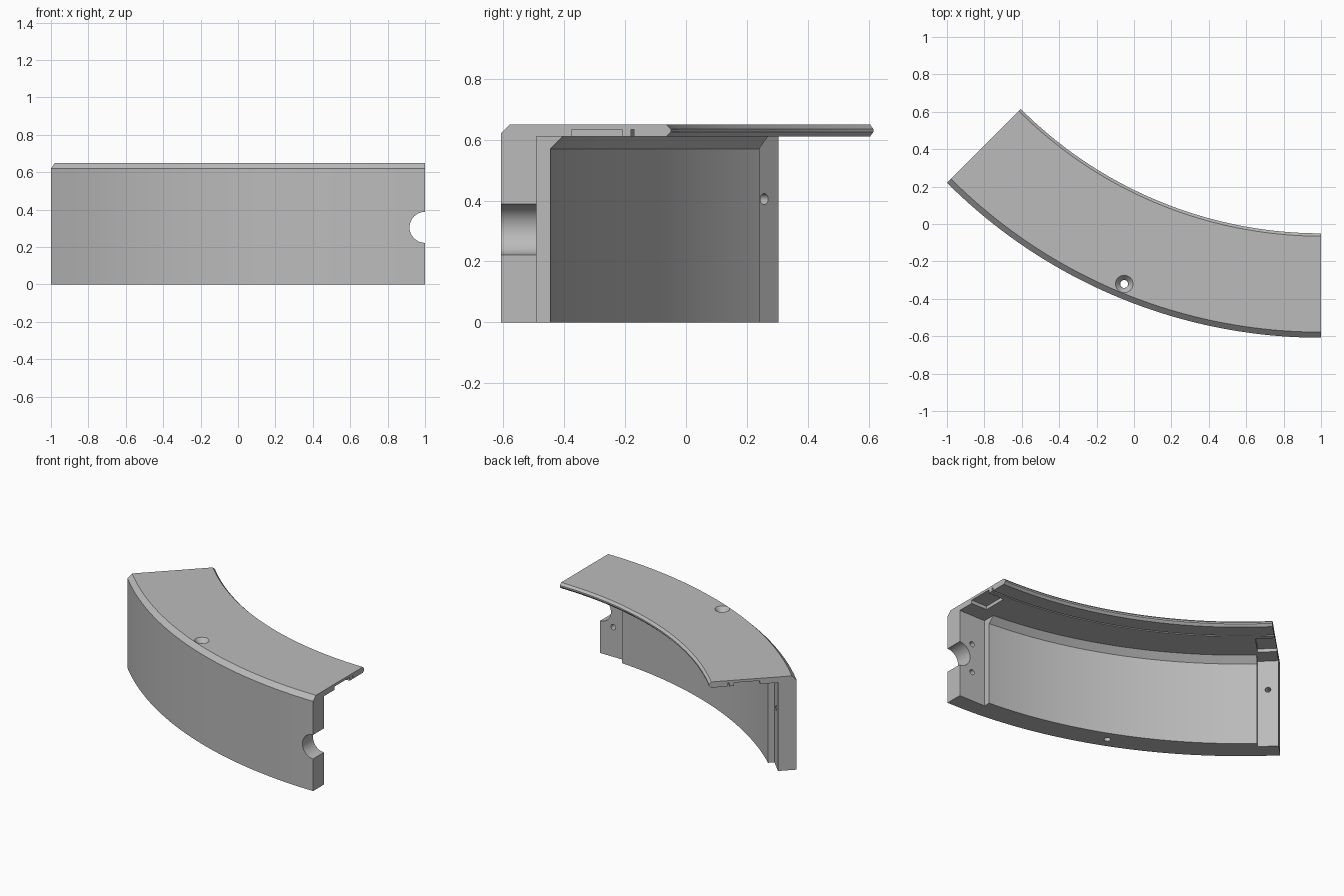
import bpy, bmesh, math
from mathutils import Matrix, Vector

old = bpy.data.objects.get("Cube")
if old:
    bpy.data.objects.remove(old, do_unlink=True)

CENTER = Vector((1.0, 2.22, 0.0))
SWEEP = math.radians(45)
SEGMENTS = 48

grey = bpy.data.materials.new("plain_grey")
grey.use_nodes = True
COLOR = (0.5, 0.5, 0.5, 1.0)
grey.diffuse_color = COLOR
grey.node_tree.nodes["Principled BSDF"].inputs["Base Color"].default_value = COLOR


def make_object(name, bm):
    bmesh.ops.recalc_face_normals(bm, faces=bm.faces)
    mesh = bpy.data.meshes.new(name)
    bm.to_mesh(mesh)
    bm.free()
    mesh.materials.append(grey)
    obj = bpy.data.objects.new(name, mesh)
    bpy.context.collection.objects.link(obj)
    return obj


def end_frame(angle):
    # Local -y points outward along the radius, local x runs along the arc
    return Matrix.Translation(CENTER) @ Matrix.Rotation(-angle, 4, 'Z')


def box_cutter(angle, x0, x1, r0, r1, z0, z1):
    bm = bmesh.new()
    size = Matrix.Diagonal((x1 - x0, r1 - r0, z1 - z0, 1))
    mid = Matrix.Translation(((x0 + x1) / 2, -(r0 + r1) / 2, (z0 + z1) / 2))
    bmesh.ops.create_cube(bm, size=1, matrix=end_frame(angle) @ mid @ size)
    return make_object("box_cutter", bm)


def round_cutter(angle, x, r, z, radius, depth, top=None, upright=False):
    bm = bmesh.new()
    turn = Matrix() if upright else Matrix.Rotation(math.pi / 2, 4, 'X')
    bmesh.ops.create_cone(bm, cap_ends=True, segments=32, radius1=radius,
                          radius2=radius if top is None else top, depth=depth,
                          matrix=end_frame(angle) @ Matrix.Translation((x, -r, z)) @ turn)
    return make_object("round_cutter", bm)


# Wall and top plate: one profile (radius, height) swept along the arc
profile = [(2.828, 0), (2.828, 0.62), (2.798, 0.65), (2.285, 0.65),
           (2.27, 0.635), (2.27, 0.625), (2.285, 0.61), (2.39, 0.61),
           (2.39, 0.633), (2.40, 0.633), (2.40, 0.61), (2.6325, 0.61),
           (2.6725, 0.57), (2.6725, 0)]
bm = bmesh.new()
rings = []
for i in range(SEGMENTS + 1):
    frame = end_frame(SWEEP * i / SEGMENTS)
    rings.append([bm.verts.new(frame @ Vector((0, -r, z))) for r, z in profile])
for a, b in zip(rings, rings[1:]):
    for k in range(len(profile)):
        n = (k + 1) % len(profile)
        bm.faces.new((a[k], a[n], b[n], b[k]))
bm.faces.new(rings[0])
bm.faces.new(rings[-1][::-1])
segment = make_object("curved_wall_with_top_plate", bm)

cutters = []
# Flat recesses at both ends of the wall, and pockets under the plate
for angle, side, length in ((0, -1, 0.2), (SWEEP, 1, 0.13)):
    for reach, r0, r1, z0, z1 in ((length, 2.6, 2.71, -0.1, 0.6101),
                                  (0.12, 2.43, 2.595, 0.5, 0.633)):
        x0, x1 = sorted((-0.1 * side, reach * side))
        cutters.append(box_cutter(angle, x0, x1, r0, r1, z0, z1))
# Half-round notch and blind pin holes
cutters.append(round_cutter(0, 0, 2.77, 0.305, 0.083, 0.4))
for angle, x, z in ((0, -0.1, 0.205), (0, -0.1, 0.405), (SWEEP, 0.066, 0.405)):
    cutters.append(round_cutter(angle, x, 2.71, z, 0.018, 0.12))
# Upright through hole with countersink
cutters.append(round_cutter(SWEEP / 2, 0, 2.75, 0.3, 0.021, 1, upright=True))
cutters.append(round_cutter(SWEEP / 2, 0, 2.75, 0.64, 0.022, 0.04, 0.055, True))

bpy.context.view_layer.objects.active = segment
segment.select_set(True)
for cutter in cutters:
    mod = segment.modifiers.new("cut", 'BOOLEAN')
    mod.operation = 'DIFFERENCE'
    mod.solver = 'EXACT'
    mod.object = cutter
    bpy.ops.object.modifier_apply(modifier=mod.name)
    bpy.data.objects.remove(cutter, do_unlink=True)

bpy.ops.object.shade_smooth_by_angle(angle=math.radians(20))
